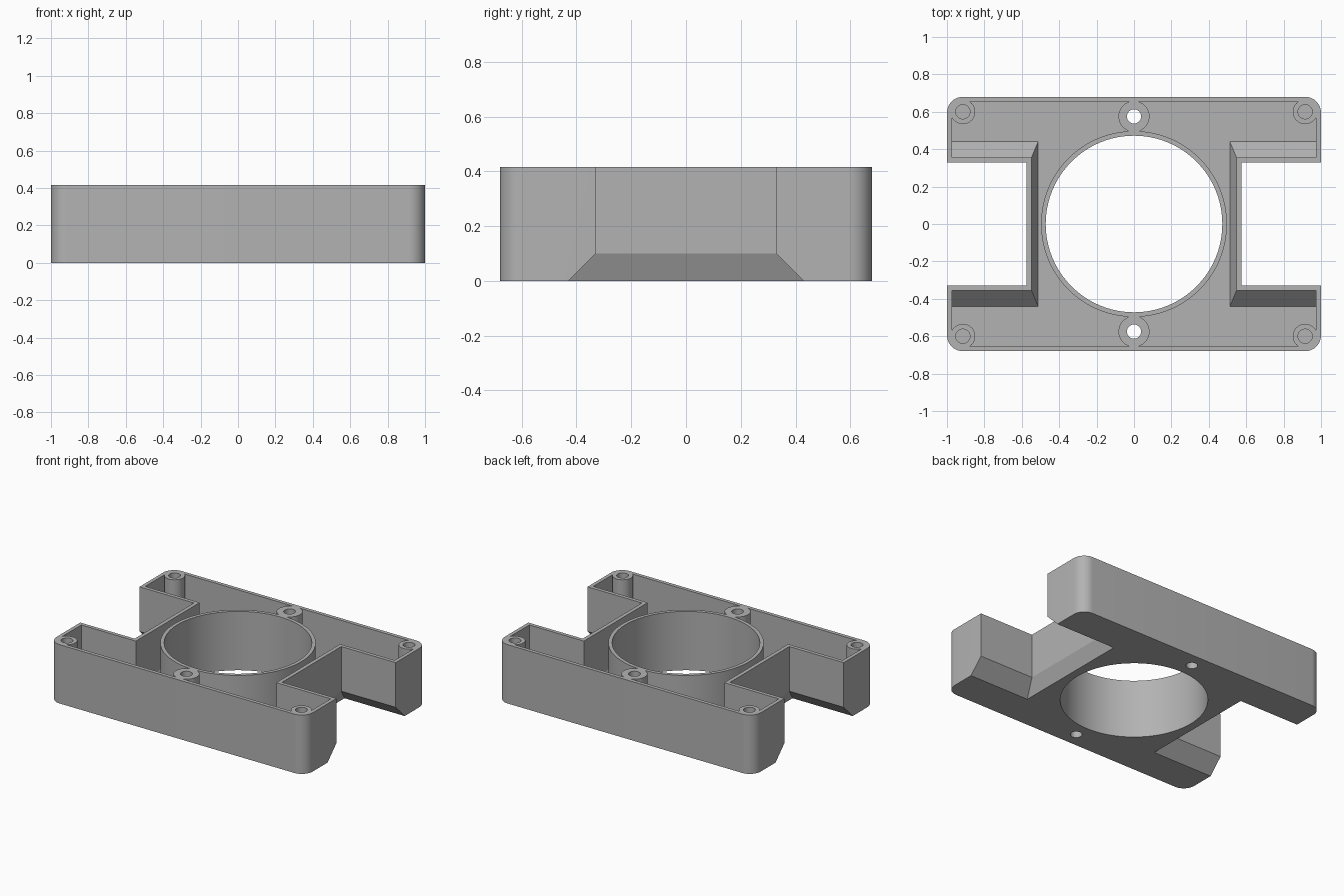
import bpy, bmesh, math

if "Cube" in bpy.data.objects:
    bpy.data.objects.remove(bpy.data.objects["Cube"])

H, WALL = 0.415, 0.026          # total height, wall and floor thickness
grey = bpy.data.materials.new("plain grey")
grey.diffuse_color = (0.45, 0.45, 0.45, 1)
grey.use_nodes = True
grey.node_tree.nodes["Principled BSDF"].inputs["Base Color"].default_value = grey.diffuse_color


def loft(name, sections):
    """Closed solid through stacked outlines: [(z, [(x, y), ...]), ...]"""
    bm = bmesh.new()
    rings = [[bm.verts.new((x, y, z)) for x, y in pts] for z, pts in sections]
    n = len(rings[0])
    for low, high in zip(rings, rings[1:]):
        for i in range(n):
            j = (i + 1) % n
            bm.faces.new((low[i], low[j], high[j], high[i]))
    bm.faces.new(rings[0][::-1])
    bm.faces.new(rings[-1])
    bmesh.ops.recalc_face_normals(bm, faces=bm.faces)
    mesh = bpy.data.meshes.new(name)
    bm.to_mesh(mesh)
    bm.free()
    mesh.materials.append(grey)
    obj = bpy.data.objects.new(name, mesh)
    bpy.context.collection.objects.link(obj)
    return obj


def rounded_rect(hx, hy, r, steps=10):
    pts = []
    for k, (sx, sy) in enumerate([(1, 1), (-1, 1), (-1, -1), (1, -1)]):
        for i in range(steps + 1):
            a = math.pi / 2 * (k + i / steps)
            pts.append((sx * (hx - r) + r * math.cos(a), sy * (hy - r) + r * math.sin(a)))
    return pts


def cylinder(name, x, y, r, z0, z1, n=48):
    ring = [(x + r * math.cos(2 * math.pi * i / n), y + r * math.sin(2 * math.pi * i / n))
            for i in range(n)]
    return loft(name, [(z0, ring), (z1, ring)])


def notch(name, side, levels):
    """Side opening that widens towards the bottom: levels of (z, inner x, half width)"""
    return loft(name, [(z, [(side * x, -w), (side * 1.2, -w), (side * 1.2, w), (side * x, w)])
                       for z, x, w in levels])


def cut(target, cutter):
    mod = target.modifiers.new("cut", 'BOOLEAN')
    mod.operation, mod.solver, mod.object = 'DIFFERENCE', 'EXACT', cutter
    bpy.context.view_layer.objects.active = target
    bpy.ops.object.modifier_apply(modifier=mod.name)
    bpy.data.objects.remove(cutter)


# Outer block and the hollow that will be taken out of it
outer = rounded_rect(1.0, 0.68, 0.085)
housing = loft("housing", [(0, outer), (H, outer)])
inner = rounded_rect(1 - WALL, 0.68 - WALL, 0.059)
hollow = loft("hollow", [(WALL, inner), (0.5, inner)])

# Side openings, with a wall left between opening and hollow
for s in (-1, 1):
    cut(housing, notch("opening", s, [(-0.1, 0.485, 0.53), (0.1, 0.575, 0.33), (0.6, 0.575, 0.33)]))
    cut(hollow, notch("opening_wall", s,
                      [(-0.059, 0.476, 0.526), (0.111, 0.548, 0.356), (0.7, 0.548, 0.356)]))

# Central ring and screw posts stay standing in the hollow
cut(hollow, cylinder("ring", 0, 0, 0.497, -0.1, 0.6, 128))
corners = [(sx * 0.915, sy * 0.6) for sx in (-1, 1) for sy in (-1, 1)]
middles = [(0, -0.575), (0, 0.575)]
for x, y in corners:
    cut(hollow, cylinder("corner_post", x, y, 0.066, -0.1, 0.6))
for x, y in middles:
    cut(hollow, cylinder("middle_post", x, y, 0.083, -0.1, 0.6))
cut(housing, hollow)

# Bores: central and middle ones go through, corner ones are blind
cut(housing, cylinder("bore", 0, 0, 0.472, -0.1, 0.6, 128))
for x, y in middles:
    cut(housing, cylinder("through_hole", x, y, 0.038, -0.1, 0.6, 32))
for x, y in corners:
    cut(housing, cylinder("blind_hole", x, y, 0.038, 0.05, 0.6, 32))

bpy.ops.object.select_all(action='DESELECT')
housing.select_set(True)
bpy.context.view_layer.objects.active = housing
bpy.ops.object.shade_smooth_by_angle(angle=math.radians(20))
